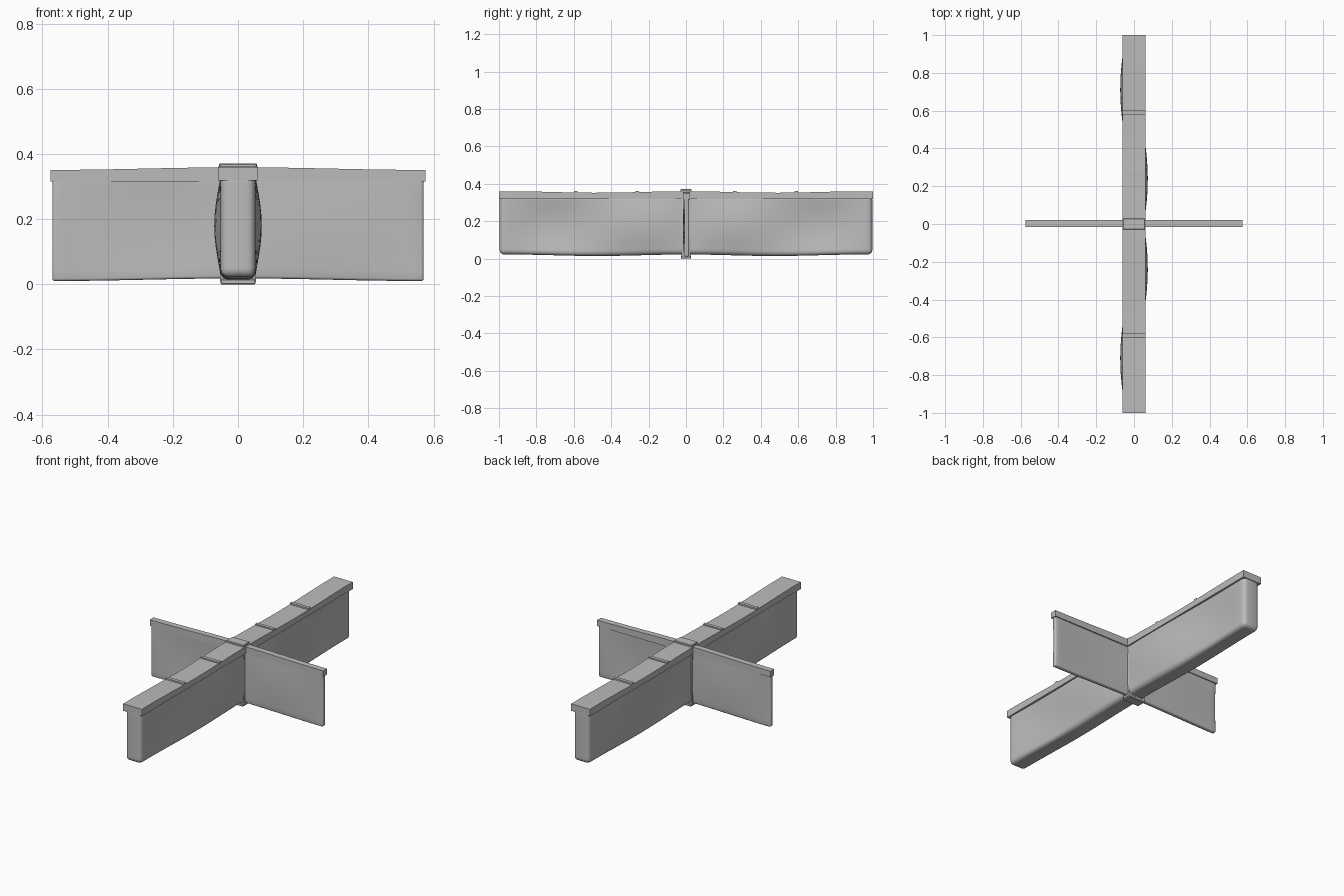
import bpy, bmesh, math

if "Cube" in bpy.data.objects:
    bpy.data.objects.remove(bpy.data.objects["Cube"])

grey = bpy.data.materials.new("stone_grey")
grey.diffuse_color = (0.5, 0.5, 0.5, 1)
grey.use_nodes = True
grey.node_tree.nodes["Principled BSDF"].inputs["Base Color"].default_value = grey.diffuse_color


def block(name, lo, hi, bevel=0.0, segments=1, cuts=(0, 0, 0), warp=None):
    """Box from lo to hi, rounded, sliced along each axis, then warped."""
    bm = bmesh.new()
    bmesh.ops.create_cube(bm, size=1)
    for v in bm.verts:
        v.co = [(a + b) / 2 + c * (b - a) for a, b, c in zip(lo, hi, v.co)]
    if bevel:
        bmesh.ops.bevel(bm, geom=bm.edges[:], offset=bevel, segments=segments,
                        profile=0.5, affect='EDGES', clamp_overlap=True)
    for axis, n in enumerate(cuts):
        normal = [0, 0, 0]
        normal[axis] = 1
        for i in range(1, n):
            point = [0, 0, 0]
            point[axis] = lo[axis] + (hi[axis] - lo[axis]) * i / n
            bmesh.ops.bisect_plane(bm, geom=bm.verts[:] + bm.edges[:] + bm.faces[:],
                                   plane_co=point, plane_no=normal)
    if warp:
        for v in bm.verts:
            warp(v.co)
    bmesh.ops.recalc_face_normals(bm, faces=bm.faces[:])
    mesh = bpy.data.meshes.new(name)
    bm.to_mesh(mesh)
    bm.free()
    mesh.materials.append(grey)
    obj = bpy.data.objects.new(name, mesh)
    bpy.context.collection.objects.link(obj)
    bpy.ops.object.select_all(action='DESELECT')
    bpy.context.view_layer.objects.active = obj
    obj.select_set(True)
    bpy.ops.object.shade_smooth_by_angle(angle=math.radians(35))
    return obj


def dip(t):
    """Gentle sag halfway along each arm."""
    return 0.004 * math.cos(2 * math.pi * abs(t) / 0.95)


def warp_long(co):
    h = max(0, min(1, (co.z - 0.02) / 0.32))
    wave = math.sin(2 * math.pi * min(abs(co.y), 0.95) / 0.95)
    co.x += 0.02 * wave * math.sin(math.pi * h) ** 1.2
    co.z += (1 - h) * dip(co.y)


def warp_long_cap(co):
    if co.z > 0.34:
        co.z += dip(co.y)


def warp_cross(co):
    h = max(0, min(1, (co.z - 0.01) / 0.32))
    co.y -= 0.006 * math.sin(2 * math.pi * co.x / 1.0) * math.sin(math.pi * h)
    co.z += (1 - h) * 0.008 * math.cos(math.pi * co.x / 1.15) ** 2


def warp_cross_cap(co):
    if co.z > 0.335:
        co.z += 0.008 * math.cos(math.pi * co.x / 1.15) ** 2


# Long wall with a swaying body and an overhanging coping
block("long_wall", (-0.053, -0.996, 0.018), (0.053, 0.996, 0.34),
      0.024, 4, (0, 48, 10), warp_long)
block("long_wall_coping", (-0.062, -1, 0.318), (0.062, 1, 0.356),
      cuts=(0, 32, 0), warp=warp_long_cap)

# Low ribs across the coping
for y in (-0.59, -0.26, 0.26, 0.59):
    block("coping_rib", (-0.061, y - 0.01, 0.345), (0.061, y + 0.01, 0.362))

# Thin cross wall with its own coping
block("cross_wall", (-0.57, -0.011, 0.01), (0.57, 0.015, 0.34),
      0.008, 3, (32, 0, 10), warp_cross)
block("cross_wall_coping", (-0.575, -0.015, 0.315), (0.575, 0.021, 0.351),
      cuts=(24, 0, 0), warp=warp_cross_cap)

# Post at the crossing with foot and lid
block("centre_post", (-0.056, -0.024, 0.008), (0.056, 0.024, 0.36), 0.004, 2)
block("post_foot", (-0.053, -0.028, 0.0), (0.053, 0.028, 0.016), 0.003, 1)
block("post_lid", (-0.058, -0.03, 0.345), (0.058, 0.03, 0.371), 0.003, 1)
